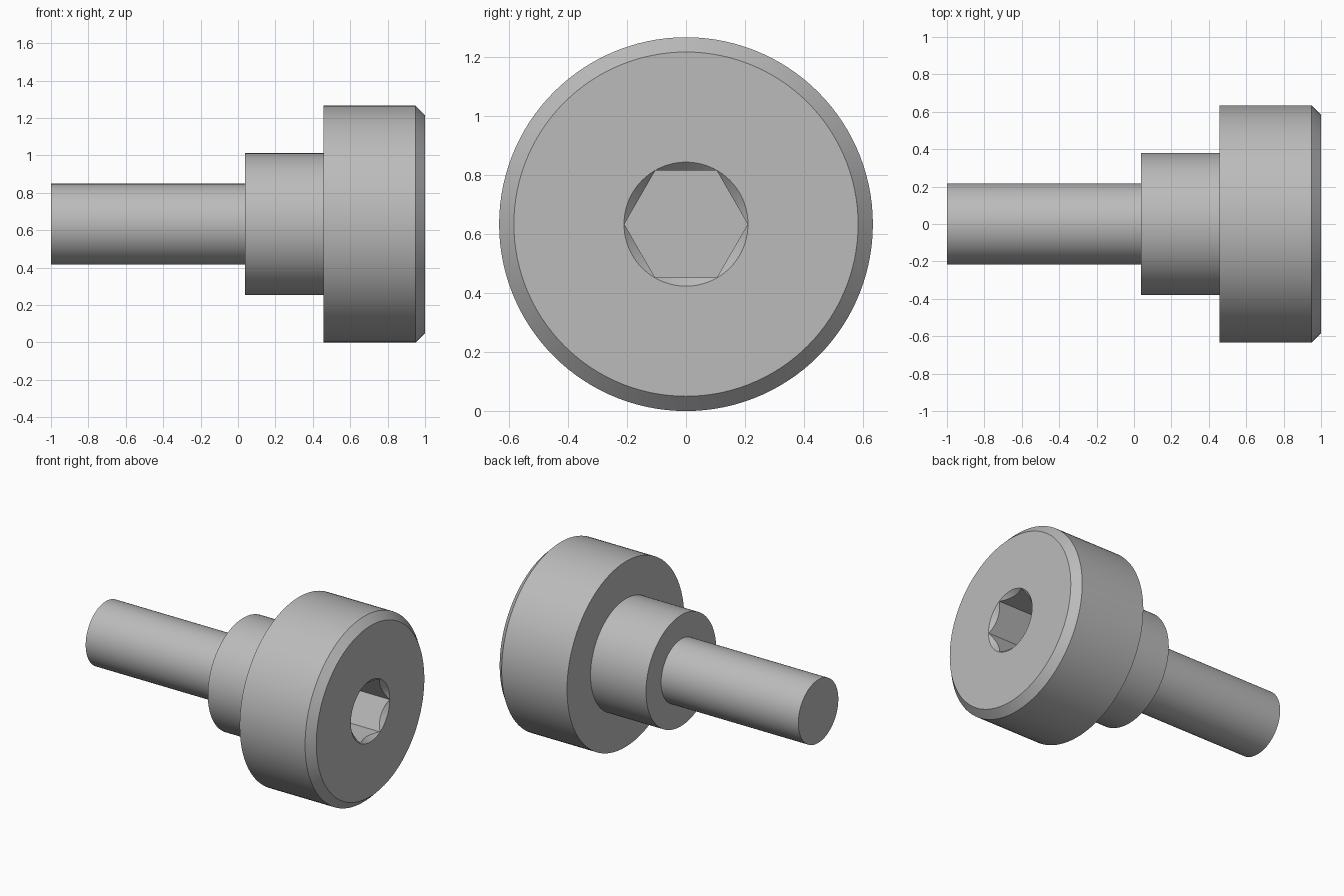
import bpy, bmesh, math
from mathutils import Matrix, Vector

cube = bpy.data.objects.get("Cube")
if cube:
    bpy.data.objects.remove(cube, do_unlink=True)

AXIS_Z = 0.633
SEGMENTS = 120

# Plain grey metal
steel = bpy.data.materials.new("grey steel")
steel.use_nodes = True
colour = (0.5, 0.5, 0.5, 1)
steel.diffuse_color = colour
steel.node_tree.nodes["Principled BSDF"].inputs["Base Color"].default_value = colour


def turned(name, profile, segments):
    """Revolve (x, radius) points around the lengthwise axis and cap both ends."""
    bm = bmesh.new()
    rings = []
    for x, radius in profile:
        angles = [math.tau * i / segments for i in range(segments)]
        rings.append([bm.verts.new((x, radius * math.cos(a), AXIS_Z + radius * math.sin(a)))
                      for a in angles])
    for lower, upper in zip(rings, rings[1:]):
        for i in range(segments):
            j = (i + 1) % segments
            bm.faces.new((lower[i], lower[j], upper[j], upper[i]))
    bm.faces.new(rings[0])
    bm.faces.new(rings[-1])
    bmesh.ops.recalc_face_normals(bm, faces=bm.faces)
    mesh = bpy.data.meshes.new(name)
    bm.to_mesh(mesh)
    bm.free()
    mesh.materials.append(steel)
    obj = bpy.data.objects.new(name, mesh)
    bpy.context.collection.objects.link(obj)
    return obj


# Stepped body: thin shank, shoulder, and wide chamfered head
screw = turned("shoulder_screw", [
    (-1, 0.216), (0.037, 0.216),
    (0.037, 0.379), (0.456, 0.379),
    (0.456, 0.633), (0.95, 0.633), (1, 0.583),
], SEGMENTS)

# Hexagonal socket with a countersunk mouth
hexagon = turned("socket_cutter", [(0.7, 0.209), (1.1, 0.209)], 6)
countersink = turned("countersink_cutter", [(0.92, 0.13), (1.02, 0.23)], SEGMENTS)

bpy.context.view_layer.objects.active = screw
for cutter in (hexagon, countersink):
    cut = screw.modifiers.new(cutter.name, "BOOLEAN")
    cut.operation = "DIFFERENCE"
    cut.solver = "EXACT"
    cut.object = cutter
    bpy.ops.object.modifier_apply(modifier=cut.name)
    bpy.data.objects.remove(cutter, do_unlink=True)

# Smooth round walls, crisp machined edges
bpy.ops.object.select_all(action="DESELECT")
screw.select_set(True)
bpy.ops.object.shade_smooth_by_angle(angle=math.radians(25))
